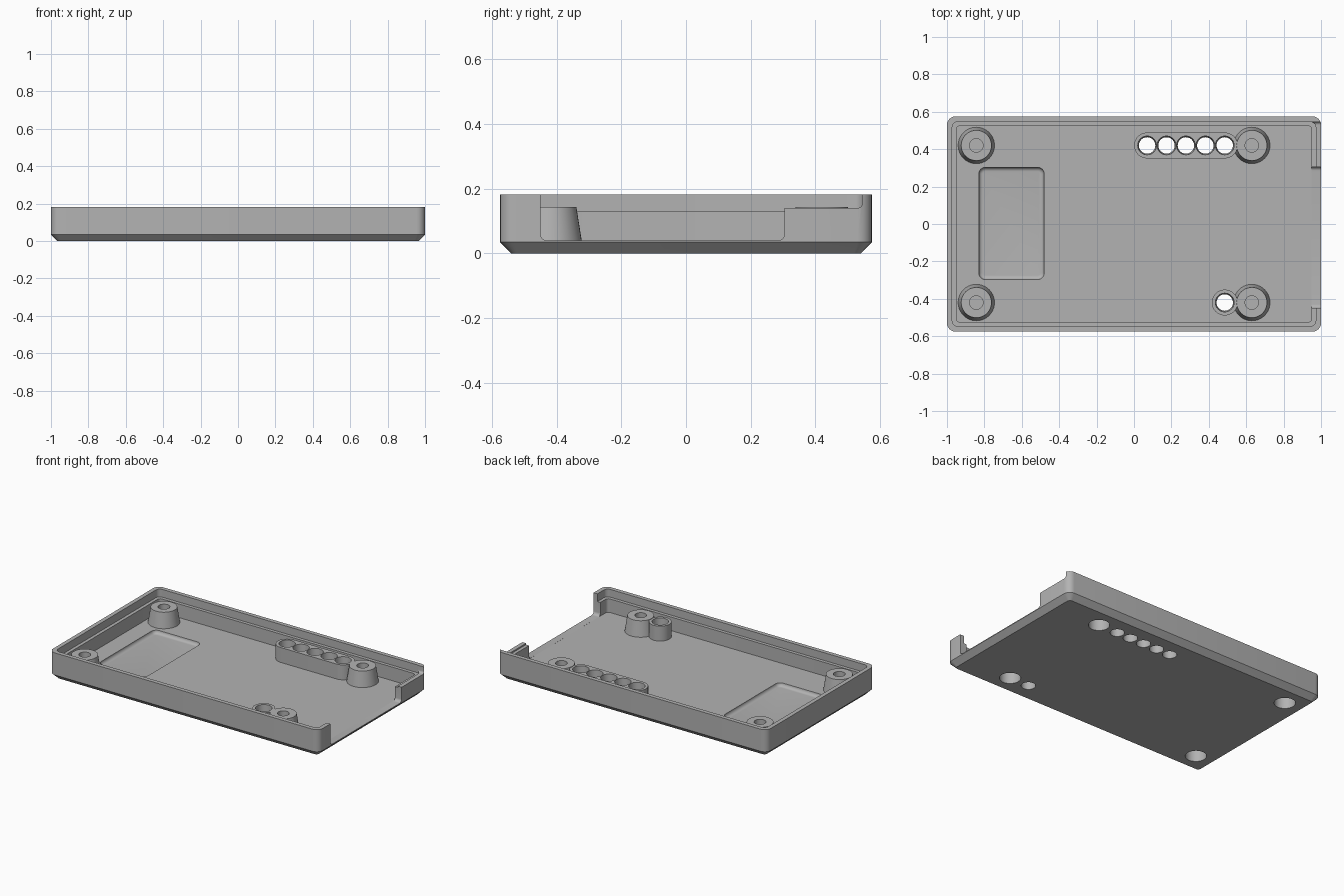
import bpy, bmesh, math

if "Cube" in bpy.data.objects:
    bpy.data.objects.remove(bpy.data.objects["Cube"])

GREY = bpy.data.materials.new("plastic grey")
GREY.diffuse_color = (0.45, 0.45, 0.45, 1)
GREY.use_nodes = True
GREY.node_tree.nodes["Principled BSDF"].inputs["Base Color"].default_value = GREY.diffuse_color


def rounded_rect(x0, x1, y0, y1, r, seg=6):
    """Counter-clockwise rounded rectangle outline."""
    pts = []
    corners = [(x1 - r, y1 - r), (x0 + r, y1 - r), (x0 + r, y0 + r), (x1 - r, y0 + r)]
    for i, (cx, cy) in enumerate(corners):
        for k in range(seg + 1):
            a = math.pi / 2 * (i + k / seg)
            pts.append((cx + r * math.cos(a), cy + r * math.sin(a)))
    return pts


def circle(cx, cy, r, n=40):
    return [(cx + r * math.cos(2 * math.pi * k / n),
             cy + r * math.sin(2 * math.pi * k / n)) for k in range(n)]


def loft(name, rings, along_x=False):
    """Solid through (height, outline) rings, stacked along z or along x."""
    bm = bmesh.new()
    loops = [[bm.verts.new((h, u, v) if along_x else (u, v, h)) for u, v in pts]
             for h, pts in rings]
    for a, b in zip(loops, loops[1:]):
        for i in range(len(a)):
            j = (i + 1) % len(a)
            bm.faces.new((a[i], a[j], b[j], b[i]))
    bm.faces.new(loops[0][::-1])
    bm.faces.new(loops[-1])
    bmesh.ops.recalc_face_normals(bm, faces=bm.faces)
    mesh = bpy.data.meshes.new(name)
    bm.to_mesh(mesh)
    bm.free()
    mesh.materials.append(GREY)
    ob = bpy.data.objects.new(name, mesh)
    bpy.context.collection.objects.link(ob)
    return ob


def combine(target, tool, op):
    """Apply a boolean and remove the tool."""
    mod = target.modifiers.new(op, 'BOOLEAN')
    mod.operation, mod.object, mod.solver = op, tool, 'EXACT'
    bpy.context.view_layer.objects.active = target
    bpy.ops.object.modifier_apply(modifier=mod.name)
    bpy.data.objects.remove(tool)


def inset_rect(hx, hy, d, r):
    return rounded_rect(-hx + d, hx - d, -hy + d, hy - d, r)


HX, HY, TOP, FLOOR = 1.0, 0.575, 0.183, 0.04
BOSS_TOP = 0.143

# Outer shell with chamfered bottom edge
tray = loft("case_tray", [(0, inset_rect(HX, HY, 0.035, 0.02)),
                          (0.035, inset_rect(HX, HY, 0, 0.045)),
                          (TOP, inset_rect(HX, HY, 0, 0.045))])

# Cavity with a stepped lip around the rim
combine(tray, loft("cavity", [(FLOOR, inset_rect(HX, HY, 0.05, 0.02)),
                              (0.131, inset_rect(HX, HY, 0.05, 0.02)),
                              (0.1311, inset_rect(HX, HY, 0.028, 0.03)),
                              (0.25, inset_rect(HX, HY, 0.028, 0.03))]), 'DIFFERENCE')

# Opening in the right end wall, and the lowered wall beside it
opening = rounded_rect(-0.45, 0.305, FLOOR + 0.0002, 0.3, 0.02)
combine(tray, loft("opening", [(0.92, opening), (1.1, opening)], True), 'DIFFERENCE')
notch = rounded_rect(-0.3, 0.545, 0.14, 0.3, 0.015)
combine(tray, loft("notch", [(0.935, notch), (1.1, notch)], True), 'DIFFERENCE')

# Shallow floor pocket with filleted bottom edge
R = 0.022
rings = []
for k in range(7):
    a = math.pi / 2 * k / 6
    d = R * (1 - math.sin(a))
    rings.append((FLOOR - R * math.cos(a),
                  rounded_rect(-0.83 + d, -0.48 - d, -0.297 + d, 0.303 - d, 0.035 - d)))
rings.append((0.06, rings[-1][1]))
combine(tray, loft("pocket", rings), 'DIFFERENCE')

# Light hole housings: a row of five at the back, one at the front
row = [0.07 + 0.1038 * i for i in range(5)]
for y, xs in ((0.42, row), (-0.42, row[-1:])):
    out = rounded_rect(xs[0] - 0.069, xs[-1] + 0.0691, y - 0.069, y + 0.069, 0.0689, 12)
    combine(tray, loft("housing", [(0.03, out), (BOSS_TOP - 0.003, out)]), 'UNION')

# Tapered screw bosses
bosses = [(x, s * 0.42) for x in (-0.843, 0.63) for s in (-1, 1)]
for x, y in bosses:
    combine(tray, loft("boss", [(0.03, circle(x, y, 0.099)),
                                (BOSS_TOP, circle(x, y, 0.081))]), 'UNION')

# Screw holes from above and head recesses from below
for x, y in bosses:
    combine(tray, loft("screw_hole", [(0.09, circle(x, y, 0.036)),
                                      (0.2, circle(x, y, 0.036))]), 'DIFFERENCE')
    combine(tray, loft("head_recess", [(-0.05, circle(x, y, 0.065)),
                                       (0.08, circle(x, y, 0.065))]), 'DIFFERENCE')

# Light holes, slightly wider at the top
for y, xs in ((0.42, row), (-0.42, row[-1:])):
    for x in xs:
        combine(tray, loft("light_hole", [(-0.02, circle(x, y, 0.043)),
                                          (0.16, circle(x, y, 0.051))]), 'DIFFERENCE')

# Smooth rounded areas, keep edges sharp
bpy.ops.object.select_all(action='DESELECT')
tray.select_set(True)
bpy.context.view_layer.objects.active = tray
bpy.ops.object.shade_smooth_by_angle(angle=math.radians(30))
